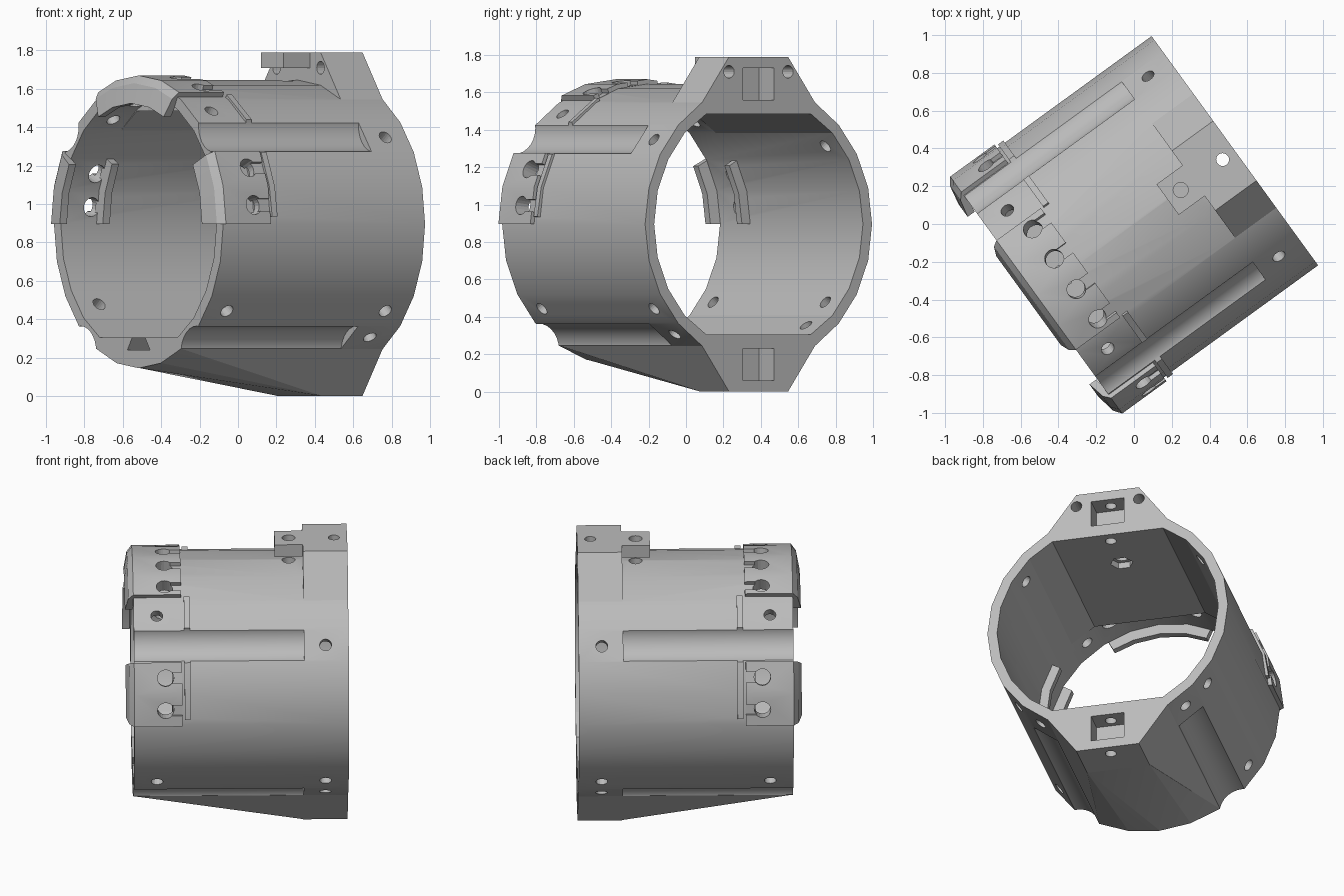
import bpy, bmesh
from math import sin, cos, radians, pi
from mathutils import Matrix, Vector

cube = bpy.data.objects.get("Cube")
if cube:
    bpy.data.objects.remove(cube, do_unlink=True)

grey = bpy.data.materials.new("plain grey")
grey.use_nodes = True
GREY = (0.5, 0.5, 0.5, 1)
grey.diffuse_color = GREY
grey.node_tree.nodes["Principled BSDF"].inputs["Base Color"].default_value = GREY

# Parts are laid out with the tube axis on x and the tube centre at the origin
FRONT, BACK, FLANGE = -0.64, 0.66, 0.39
R_OUT, R_IN, CEILING, HALF = 0.75, 0.69, 0.59, 0.895
PLACE = Matrix.Translation((0, 0, HALF)) @ Matrix.Rotation(radians(36), 4, 'Z')


def make(name, bm):
    bmesh.ops.recalc_face_normals(bm, faces=bm.faces)
    mesh = bpy.data.meshes.new(name)
    bm.to_mesh(mesh)
    bm.free()
    mesh.materials.append(grey)
    obj = bpy.data.objects.new(name, mesh)
    bpy.context.collection.objects.link(obj)
    return obj


def prism(name, profile, x0, x1):
    """Extrude a (y, z) profile along the tube axis."""
    bm = bmesh.new()
    face = bm.faces.new([bm.verts.new((x0, y, z)) for y, z in profile])
    new = bmesh.ops.extrude_face_region(bm, geom=[face])["geom"]
    bmesh.ops.translate(bm, vec=(x1 - x0, 0, 0),
                        verts=[g for g in new if isinstance(g, bmesh.types.BMVert)])
    return make(name, bm)


def ring(r, limit=9, n=24):
    return [(r * cos(2 * pi * i / n), max(-limit, min(limit, r * sin(2 * pi * i / n))))
            for i in range(n)]


def box(name, x0, x1, y, z0, z1):
    return prism(name, [(-y, z0), (y, z0), (y, z1), (-y, z1)], x0, x1)


def sector(name, section, angles):
    """Sweep an (x, radius) section around the axis through the given angles."""
    bm = bmesh.new()
    rows = [[bm.verts.new((x, r * cos(radians(a)), r * sin(radians(a)))) for x, r in section]
            for a in angles]
    n = len(section)
    for a, b in zip(rows, rows[1:]):
        for i in range(n):
            j = (i + 1) % n
            bm.faces.new((a[i], a[j], b[j], b[i]))
    bm.faces.new(rows[0])
    bm.faces.new(rows[-1])
    return make(name, bm)


def drill(x, angle, r, r0, r1, sides=20):
    """Radial cylinder used as a cutter."""
    bm = bmesh.new()
    bmesh.ops.create_cone(bm, cap_ends=True, segments=sides, radius1=r, radius2=r, depth=r1 - r0)
    bmesh.ops.translate(bm, vec=(x, 0, (r0 + r1) / 2), verts=bm.verts)
    bmesh.ops.rotate(bm, cent=(0, 0, 0), verts=bm.verts,
                     matrix=Matrix.Rotation(radians(angle - 90), 3, 'X'))
    return make("drill", bm)


def combine(obj, tools, operation='DIFFERENCE', keep=False):
    for tool in tools:
        mod = obj.modifiers.new("bool", 'BOOLEAN')
        mod.operation, mod.solver, mod.object = operation, 'EXACT', tool
    dg = bpy.context.evaluated_depsgraph_get()
    mesh = bpy.data.meshes.new_from_object(obj.evaluated_get(dg))
    obj.modifiers.clear()
    obj.data = mesh
    if not keep:
        for tool in tools:
            bpy.data.objects.remove(tool, do_unlink=True)


# Faceted tube with end flange, top tab and sloping keel
body = prism("tube_body", ring(R_OUT), FRONT, BACK)
corner = (0.375, 0.648)
hexagon = [(0.195, HALF), (-0.195, HALF), (-corner[0], corner[1]), (-corner[0], -corner[1]),
           (-0.195, -HALF), (0.195, -HALF), (corner[0], -corner[1]), corner]
flange = prism("flange", hexagon, FLANGE, BACK)
tab = box("top_tab", 0.22, 0.45, 0.1, 0.815, HALF)

bm = bmesh.new()
keel_back = [(s * y, z) for s in (-1, 1) for y, z in ((0.195, -HALF), (0.375, -0.648), (0.3, -0.62))]
keel_front = [(0.749 * cos(radians(a)), 0.749 * sin(radians(a))) for a in (-60, -75, -90, -105, -120)]
keel_front += [(-0.3, -0.62), (0.3, -0.62)]
for x, pts in ((FLANGE + 0.01, keel_back), (FRONT + 0.002, keel_front)):
    for y, z in pts:
        bm.verts.new((x, y, z))
hull = bmesh.ops.convex_hull(bm, input=bm.verts)
loose = [v for v in bm.verts if not v.link_faces]
bmesh.ops.delete(bm, geom=loose, context='VERTS')
keel = make("keel", bm)

# Thin raised ribs behind the clips
rib_section = [(-0.335, 0.71), (-0.335, 0.765), (-0.3, 0.765), (-0.3, 0.71)]
arc = [3, 15, 30, 45, 62]
ribs = [sector("rib", rib_section, arc), sector("rib", rib_section, [180 - a for a in arc])]
combine(body, [flange, tab, keel] + ribs, 'UNION')

# Bore with flat floor and ceiling, and a round recess under the top clip
cutters = [prism("bore", ring(R_IN, CEILING), FRONT - 0.2, BACK + 0.2)]
cutters.append(sector("recess", [(-0.8, 0.5), (-0.8, R_IN), (-0.4, R_IN), (-0.4, 0.5)],
                      [45, 60, 75, 90, 105, 120, 135]))

# Concave grooves along the sides
for a in (37.5, 142.5, -52.5, -127.5):
    cy, cz = 0.843 * cos(radians(a)), 0.843 * sin(radians(a))
    cutters.append(prism("groove", [(y + cy, z + cz) for y, z in ring(0.138, n=28)],
                         FRONT - 0.1, FLANGE))

# Screw holes through the wall
for a in (37.5, 142.5, -37.5, -142.5, -52.5, -127.5):
    cutters.append(drill(0.52, a, 0.036, 0.6, 0.9))
for a in (52.5, 127.5, -37.5, -142.5):
    cutters.append(drill(-0.5, a, 0.036, 0.55, 0.9))

# Flange pockets, bolt holes, nut recess and dovetail slot
for s in (-1, 1):
    z0, z1 = sorted((s * 0.665, s * 0.835))
    cutters.append(box("pocket", 0.52, BACK + 0.1, 0.103, z0, z1))
    cutters.append(drill(0.58, 90 * s, 0.034, 0.5, 1.0))
    cutters.append(prism("bolt_hole", [(y + s * 0.195, z + 0.815) for y, z in ring(0.034, n=16)],
                         0.3, BACK + 0.1))
cutters.append(drill(0.306, 90, 0.04, 0.5, 1.0))
cutters.append(drill(0.306, 90, 0.07, 0.5, 0.63, 6))
cutters.append(prism("dovetail", [(-0.1, -0.655), (0.1, -0.655), (0.05, -0.58), (-0.05, -0.58)],
                     FRONT - 0.1, -0.45))
combine(body, cutters)

# Three clips hooked over the narrow rim, each with a row of open holes
clip_section = [(-0.35, 0.7), (-0.35, 0.775), (-0.64, 0.775), (-0.67, 0.735), (-0.69, 0.63),
                (-0.645, 0.63), (-0.635, 0.7)]
catch_section = [(-0.41, 0.635), (-0.41, 0.71), (-0.365, 0.71), (-0.365, 0.635)]
clips = {
    "top_clip": ([62.5, 75, 90, 105, 117.5], [67.5, 82.5, 97.5, 112.5]),
    "left_clip": ([0, 15, 29.5], [7.5, 22.5]),
    "right_clip": ([180, 165, 150.5], [172.5, 157.5]),
}
parts = [body]
for name, (angles, holes) in clips.items():
    clip = sector(name, clip_section, angles)
    parts.append(clip)
    if name != "top_clip":
        parts.append(sector(name.replace("clip", "catch"), catch_section, angles))
    through = [drill(-0.45, a, 0.05, 0.55, 0.95) for a in holes]
    combine(body, through, keep=True)
    for a in holes:
        slot = box("slot", -0.45, -0.3, 0.033, 0.745, 0.9)
        slot.data.transform(Matrix.Rotation(radians(a - 90), 4, 'X'))
        through.append(slot)
    combine(clip, through)

# Stand the assembly up and shade it
bpy.ops.object.select_all(action='DESELECT')
for obj in parts:
    obj.data.transform(PLACE)
    obj.select_set(True)
bpy.context.view_layer.objects.active = body
bpy.ops.object.shade_smooth_by_angle(angle=radians(16))
